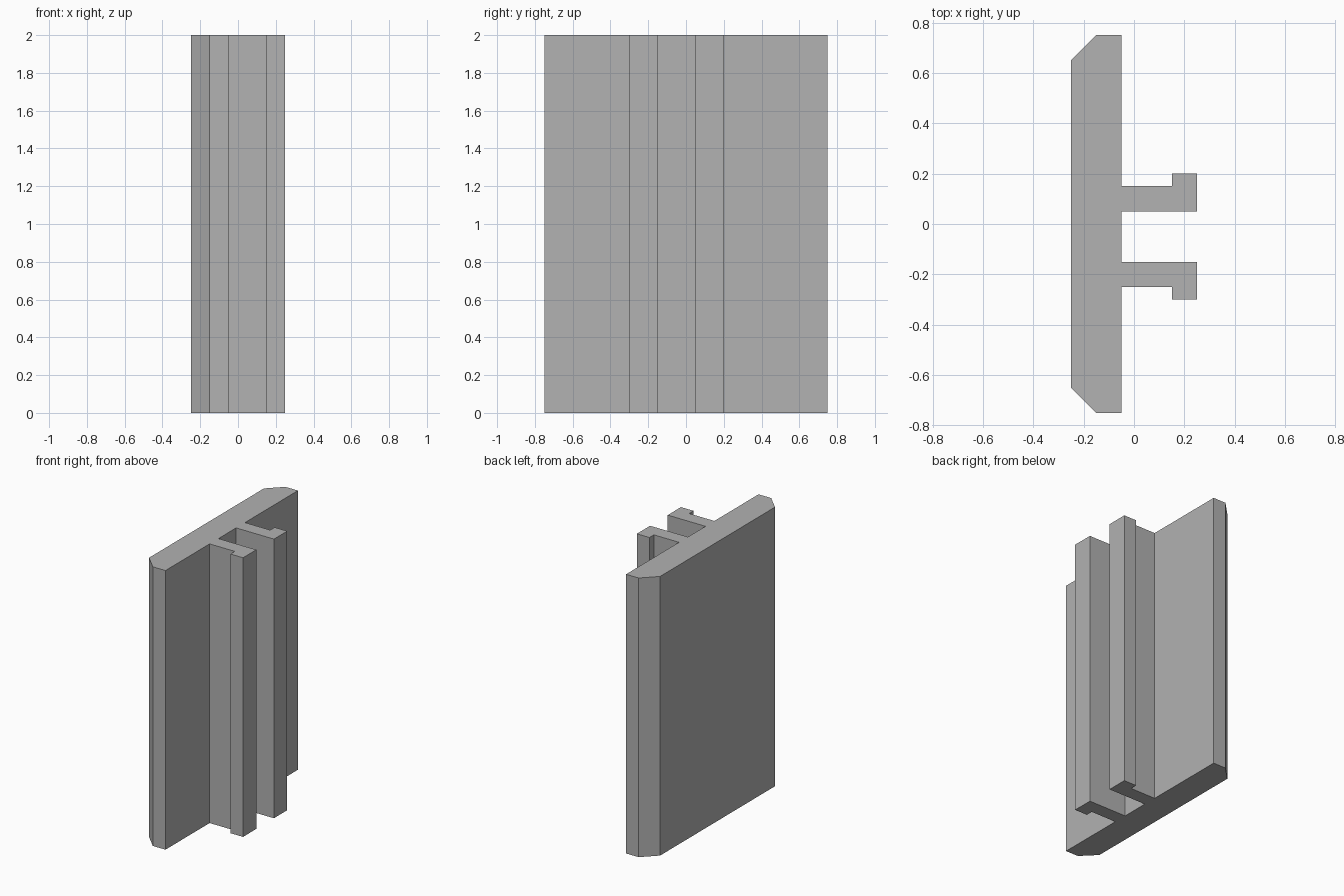
import bpy
import bmesh

HEIGHT = 2.0
MIRROR_Y = -0.05  # the two hooked rails mirror about this line

cube = bpy.data.objects.get("Cube")
if cube:
    bpy.data.objects.remove(cube, do_unlink=True)

# Single plain grey finish
grey = bpy.data.materials.new("plain grey")
grey.use_nodes = True
color = (0.445, 0.445, 0.445, 1.0)
grey.diffuse_color = color
grey.node_tree.nodes["Principled BSDF"].inputs["Base Color"].default_value = color

# Slab outline with chamfered outer corners
slab_start = [(-0.05, 0.75), (-0.15, 0.75), (-0.25, 0.65)]
slab_end = [(x, -y) for x, y in reversed(slab_start)]

# Hooked rail outline, from its outer root to its inner root
back_rail = [(-0.05, 0.05), (0.25, 0.05), (0.25, 0.20),
             (0.15, 0.20), (0.15, 0.15), (-0.05, 0.15)]
front_rail = [(x, 2 * MIRROR_Y - y) for x, y in reversed(back_rail)]

# Extrude the whole section upwards
bm = bmesh.new()
outline = slab_start + slab_end + front_rail + back_rail
base = bm.faces.new([bm.verts.new((x, y, 0)) for x, y in outline])
sweep = bmesh.ops.extrude_face_region(bm, geom=[base], use_keep_orig=True)
top = [v for v in sweep["geom"] if isinstance(v, bmesh.types.BMVert)]
bmesh.ops.translate(bm, verts=top, vec=(0, 0, HEIGHT))
bmesh.ops.recalc_face_normals(bm, faces=bm.faces)

mesh = bpy.data.meshes.new("railed_panel")
bm.to_mesh(mesh)
bm.free()
mesh.materials.append(grey)
panel = bpy.data.objects.new("railed_panel", mesh)
bpy.context.collection.objects.link(panel)
